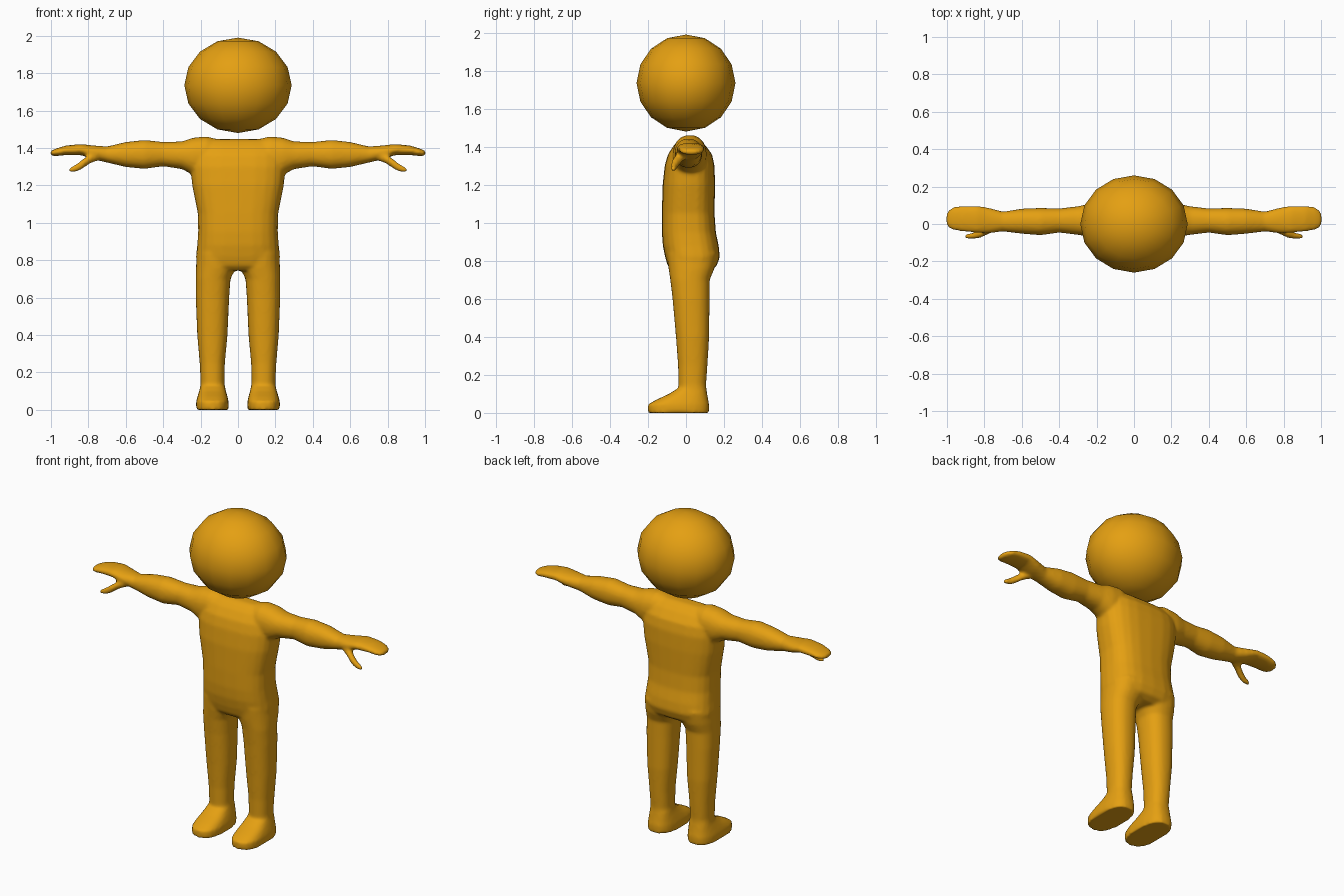
import bpy, bmesh, math
from mathutils import Vector

orange = bpy.data.materials.new("orange")
orange.diffuse_color = (0.78, 0.35, 0.006, 1)


def loft(bm, axis, sections, power=2.3, side=1, n=24):
    """Closed tube through sections (position, u min, u max, v min, v max).
    axis 'z': u = x, v = y.  axis 'x': u = y, v = z."""
    rings = []
    for pos, u0, u1, v0, v1 in sections:
        ring = []
        for i in range(n):
            a = 2 * math.pi * i / n
            c, s = math.cos(a), math.sin(a)
            u = (u0 + u1) / 2 + (u1 - u0) / 2 * math.copysign(abs(c) ** (2 / power), c)
            v = (v0 + v1) / 2 + (v1 - v0) / 2 * math.copysign(abs(s) ** (2 / power), s)
            p = (u, v, pos) if axis == 'z' else (pos, u, v)
            ring.append(bm.verts.new((p[0] * side, p[1], p[2])))
        rings.append(ring)
    for r0, r1 in zip(rings, rings[1:]):
        for i in range(n):
            j = (i + 1) % n
            bm.faces.new((r0[i], r0[j], r1[j], r1[i]))
    bm.faces.new(rings[0])
    bm.faces.new(rings[-1])


bm = bmesh.new()

# Torso, hips to shoulders
loft(bm, 'z', [
    (0.745, -0.19, 0.19, -0.07, 0.12), (0.77, -0.22, 0.22, -0.095, 0.16),
    (0.82, -0.225, 0.225, -0.11, 0.178), (0.88, -0.218, 0.218, -0.122, 0.172),
    (0.95, -0.213, 0.213, -0.127, 0.157), (1.05, -0.215, 0.215, -0.127, 0.15),
    (1.2, -0.245, 0.245, -0.123, 0.153), (1.3, -0.255, 0.255, -0.112, 0.15),
    (1.36, -0.25, 0.25, -0.095, 0.137), (1.41, -0.24, 0.24, -0.062, 0.1),
    (1.435, -0.22, 0.22, -0.035, 0.07), (1.447, -0.2, 0.2, -0.01, 0.045)], 2.7)

LEG = [(0.09, 0.065, 0.205, -0.04, 0.11), (0.15, 0.073, 0.2, -0.04, 0.106),
       (0.25, 0.07, 0.205, -0.042, 0.113), (0.4, 0.056, 0.218, -0.053, 0.122),
       (0.6, 0.047, 0.226, -0.071, 0.124), (0.7, 0.04, 0.226, -0.083, 0.125),
       (0.76, 0.01, 0.225, -0.092, 0.15), (0.84, 0.01, 0.22, -0.1, 0.165)]
FOOT = [(0.0, 0.05, 0.224, -0.2, 0.122), (0.045, 0.05, 0.224, -0.2, 0.122),
        (0.07, 0.056, 0.217, -0.155, 0.117), (0.1, 0.064, 0.208, -0.09, 0.112),
        (0.13, 0.071, 0.2, -0.042, 0.107)]
ARM = [(0.08, -0.04, 0.08, 1.3, 1.44), (0.17, -0.07, 0.11, 1.25, 1.462),
       (0.24, -0.068, 0.108, 1.255, 1.455), (0.3, -0.058, 0.095, 1.287, 1.435),
       (0.4, -0.046, 0.083, 1.302, 1.432), (0.5, -0.06, 0.086, 1.288, 1.443),
       (0.6, -0.052, 0.082, 1.298, 1.432), (0.7, -0.04, 0.066, 1.322, 1.408),
       (0.78, -0.05, 0.088, 1.34, 1.414), (0.84, -0.048, 0.098, 1.362, 1.421),
       (0.92, -0.04, 0.098, 1.362, 1.413), (0.97, -0.032, 0.09, 1.357, 1.398),
       (0.995, -0.018, 0.07, 1.358, 1.388), (1.003, 0.0, 0.05, 1.362, 1.382)]
THUMB = [(0.74, -0.035, 0.02, 1.335, 1.39), (0.79, -0.06, -0.01, 1.318, 1.366),
         (0.83, -0.077, -0.033, 1.29, 1.34), (0.86, -0.08, -0.046, 1.274, 1.317),
         (0.895, -0.08, -0.054, 1.268, 1.297), (0.905, -0.076, -0.058, 1.272, 1.29)]

# Limbs, both sides
for side in (1, -1):
    loft(bm, 'z', LEG, 2.3, side)
    loft(bm, 'z', FOOT, 2.6, side)
    loft(bm, 'x', ARM, 2.2, side)
    loft(bm, 'x', THUMB, 2.1, side)
bmesh.ops.recalc_face_normals(bm, faces=bm.faces[:])

mesh = bpy.data.meshes.new("body")
bm.to_mesh(mesh)
bm.free()
mesh.materials.append(orange)
body = bpy.data.objects.new("body", mesh)
bpy.context.collection.objects.link(body)

# Fuse the parts into one soft skin
fuse = body.modifiers.new("fuse", 'REMESH')
fuse.mode = 'VOXEL'
fuse.voxel_size = 0.009
fuse.use_smooth_shade = True
soften = body.modifiers.new("soften", 'SMOOTH')
soften.factor = 0.5
soften.iterations = 7

# Head, floating above the shoulders
bpy.ops.mesh.primitive_uv_sphere_add(segments=16, ring_count=8, radius=1,
                                     location=(0, 0, 1.735))
head = bpy.context.object
head.name = "head"
head.scale = (0.287, 0.26, 0.255)
head.data.materials.append(orange)
bpy.ops.object.shade_smooth()
